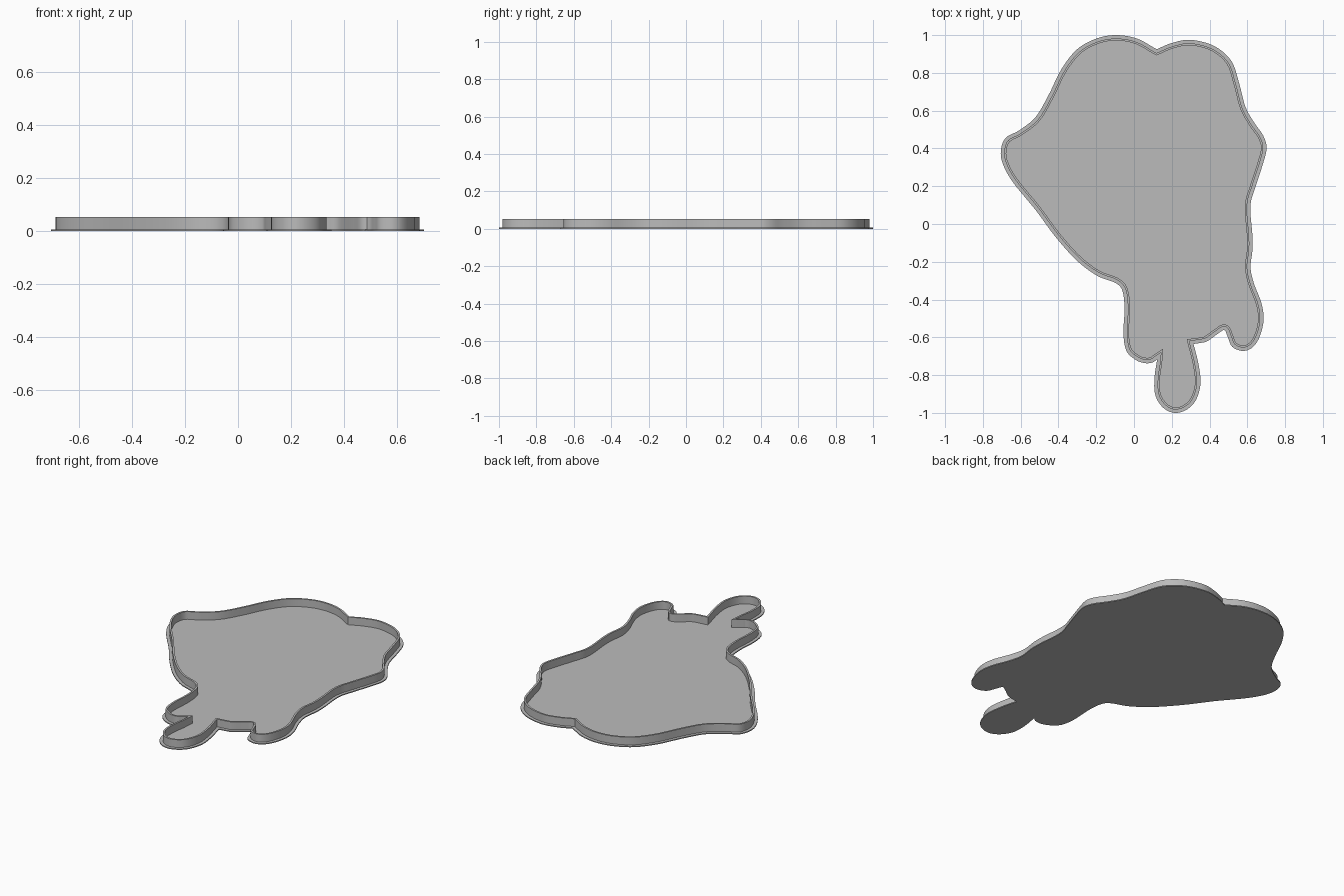
import bpy
import bmesh
from mathutils import Vector

BASE_TOP = 0.006
WALL_TOP = 0.053
LIP = 0.018
WALL_THICKNESS = 0.011
STEPS = 5

if "Cube" in bpy.data.objects:
    bpy.data.objects.remove(bpy.data.objects["Cube"], do_unlink=True)

# Clockwise outline; each run starts at a sharp notch and ends at the next one
right_side = [
    (.12, .925), (.2, .958), (.3, .975), (.425, .942), (.516, .862),
    (.558, .74), (.59, .62), (.638, .534), (.685, .466), (.702, .4),
    (.68, .31), (.643, .196), (.616, .095), (.627, -.06), (.627, -.14),
    (.617, -.23), (.635, -.315), (.675, -.42), (.686, -.51), (.664, -.6),
    (.625, -.655), (.574, -.672), (.52, -.65), (.497, -.6), (.479, -.562),
    (.445, -.58), (.389, -.62), (.35, -.63)]
long_drip = [
    (.315, -.635), (.341, -.74), (.352, -.847), (.325, -.937), (.275, -.985),
    (.214, -1), (.156, -.974), (.114, -.91), (.108, -.82)]
left_side = [
    (.123, -.715), (.1, -.732), (.06, -.737), (.01, -.72), (-.04, -.672),
    (-.056, -.58), (-.05, -.45), (-.061, -.355), (-.098, -.312),
    (-.193, -.275), (-.3, -.196), (-.415, -.069), (-.521, .074),
    (-.638, .217), (-.692, .312), (-.705, .386), (-.68, .455),
    (-.606, .497), (-.521, .566), (-.452, .683), (-.384, .82),
    (-.3, .926), (-.193, .984), (-.087, 1), (.02, .98)]


def smooth_run(points, end):
    """Catmull-Rom samples through one run, leaving out its end point."""
    pts = [Vector(p) for p in points + [end]]
    pts = [pts[0] * 2 - pts[1]] + pts + [pts[-1] * 2 - pts[-2]]
    samples = []
    for a, b, c, d in zip(pts, pts[1:], pts[2:], pts[3:]):
        for i in range(STEPS):
            t = i / STEPS
            samples.append((b * 2 + (c - a) * t
                            + (a * 2 - b * 5 + c * 4 - d) * t ** 2
                            + (b * 3 - a - c * 3 + d) * t ** 3) / 2)
    return samples


def inset(loop, distance):
    """Move a clockwise loop inward with mitred corners."""
    result = []
    for i, point in enumerate(loop):
        before = (point - loop[i - 1]).normalized()
        after = (loop[(i + 1) % len(loop)] - point).normalized()
        n1 = Vector((before.y, -before.x))
        n2 = Vector((after.y, -after.x))
        mitre = (n1 + n2).normalized()
        result.append(point + mitre * distance / max(mitre.dot(n1), 0.45))
    return result


def add_ring(bm, loop, z):
    return [bm.verts.new((p.x, p.y, z)) for p in loop]


def bridge(bm, first, second):
    """Join two matching rings with a band of quads."""
    for i in range(len(first)):
        bm.faces.new((first[i - 1], first[i], second[i], second[i - 1]))


def finish(name, bm, material):
    """Turn the bmesh into a shaded, coloured object."""
    bmesh.ops.recalc_face_normals(bm, faces=bm.faces)
    mesh = bpy.data.meshes.new(name)
    bm.to_mesh(mesh)
    bm.free()
    mesh.materials.append(material)
    obj = bpy.data.objects.new(name, mesh)
    bpy.context.collection.objects.link(obj)
    bpy.ops.object.select_all(action="DESELECT")
    obj.select_set(True)
    bpy.context.view_layer.objects.active = obj
    bpy.ops.object.shade_smooth_by_angle(angle=0.52)
    return obj


grey = bpy.data.materials.new("plain grey")
grey.use_nodes = True
grey.diffuse_color = (0.5, 0.5, 0.5, 1)
grey.node_tree.nodes["Principled BSDF"].inputs["Base Color"].default_value = grey.diffuse_color

outline = (smooth_run(right_side, long_drip[0])
           + smooth_run(long_drip, left_side[0])
           + smooth_run(left_side, right_side[0]))

# Thin floor plate, wider than the wall all round
bm = bmesh.new()
bottom = add_ring(bm, outline, 0)
top = add_ring(bm, outline, BASE_TOP)
bridge(bm, bottom, top)
bm.faces.new(bottom)
bm.faces.new(top)
finish("floor_plate", bm, grey)

# Raised rim wall standing on the plate
outer = inset(outline, LIP)
inner = inset(outline, LIP + WALL_THICKNESS)
bm = bmesh.new()
rings = [add_ring(bm, outer, BASE_TOP), add_ring(bm, outer, WALL_TOP),
         add_ring(bm, inner, WALL_TOP), add_ring(bm, inner, BASE_TOP)]
for first, second in zip(rings, rings[1:]):
    bridge(bm, first, second)
finish("rim_wall", bm, grey)
